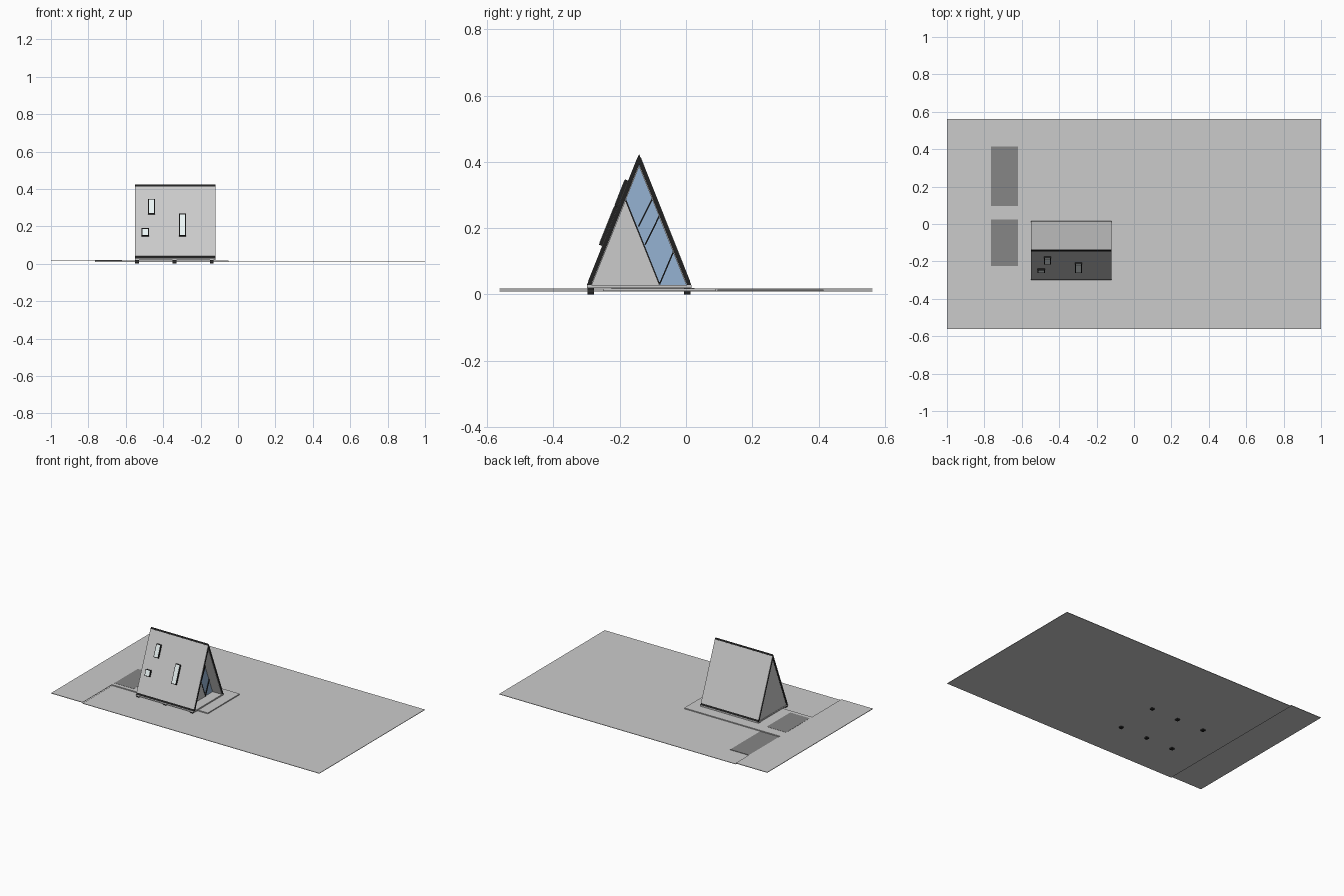
import bpy, bmesh
from mathutils import Vector

if "Cube" in bpy.data.objects:
    bpy.data.objects.remove(bpy.data.objects["Cube"])


def mat(name, c):
    m = bpy.data.materials.new(name)
    m.diffuse_color = (*c, 1)
    m.use_nodes = True
    m.node_tree.nodes["Principled BSDF"].inputs["Base Color"].default_value = m.diffuse_color
    return m


BLACK = mat("black", (0.015, 0.015, 0.015))
GLASS = mat("blue_glass", (0.3, 0.45, 0.65))
PALE = mat("pale_glass", (0.85, 0.93, 0.93))
DARK = mat("dark_paving", (0.24, 0.24, 0.24))


def prism(name, pts, x0, x1, m=None):
    """Extrude a (y, z) outline from x0 to x1."""
    bm = bmesh.new()
    a = bm.faces.new([bm.verts.new((x0, y, z)) for y, z in pts])
    r = bmesh.ops.extrude_face_region(bm, geom=[a])
    vs = [v for v in r["geom"] if isinstance(v, bmesh.types.BMVert)]
    bmesh.ops.translate(bm, verts=vs, vec=(x1 - x0, 0, 0))
    bmesh.ops.recalc_face_normals(bm, faces=bm.faces)
    me = bpy.data.meshes.new(name)
    bm.to_mesh(me)
    bm.free()
    ob = bpy.data.objects.new(name, me)
    bpy.context.collection.objects.link(ob)
    if m:
        me.materials.append(m)
    return ob


def box(name, x0, x1, y0, y1, z0, z1, m=None):
    return prism(name, [(y0, z0), (y1, z0), (y1, z1), (y0, z1)], x0, x1, m)


# main house dimensions
X0, X1 = -0.55, -0.12
YC, HALF, ZB, ZT = -0.1415, 0.158, 0.027, 0.424


def slope_box(name, side, x0, x1, z0, z1, n0, n1, m=None):
    """Slab lying along a roof slope between heights z0 and z1, n = distance outward."""
    nrm = Vector((side * (ZT - ZB), HALF)).normalized()

    def p(z, n):
        y = YC + side * HALF * (ZT - z) / (ZT - ZB)
        return (y + nrm.x * n, z + nrm.y * n)
    return prism(name, [p(z0, n0), p(z1, n0), p(z1, n1), p(z0, n1)], x0, x1, m)


def bar(name, a, b, w, x0, x1, m):
    a, b = Vector(a), Vector(b)
    d = (b - a).normalized() * w / 2
    n = Vector((-d.y, d.x))
    return prism(name, [a + n, b + n, b - n, a - n], x0, x1, m)


# ground: lawn, raised road strip, raised yard, paved patches
box("lawn", -0.765, 1, -0.5625, 0.5625, 0.009, 0.012)
box("road_strip", -1, -0.765, -0.5625, 0.5625, 0.015, 0.0185)
box("yard", -0.765, -0.05, -0.25, 0.09, 0.011, 0.0185)
box("parking_back", -0.765, -0.62, 0.095, 0.415, 0.011, 0.0148, DARK)
box("parking_front", -0.765, -0.62, -0.225, 0.025, 0.018, 0.0195, DARK)

# feet and floor
for i, x in enumerate((-0.54, -0.34, -0.14)):
    for j, y in enumerate((-0.287, 0.004)):
        box(f"foot_{i}_{j}", x - 0.01, x + 0.01, y - 0.01, y + 0.01, 0, 0.021, BLACK)
box("floor", X0, X1, YC - HALF, YC + HALF, 0.02, 0.0285)

# roof shell: black core with grey sheets outside and inside
T = 0.013
ZI = ZT - T * (ZT - ZB) / HALF
prism("roof_shell", [(YC - HALF, ZB), (YC, ZT), (YC + HALF, ZB),
                     (YC + HALF - T, ZB), (YC, ZI), (YC - HALF + T, ZB)], X0, X1, BLACK)
for side, tag in ((-1, "front"), (1, "back")):
    slope_box(f"roof_sheet_{tag}", side, X0, X1, 0.04, 0.413, -0.002, 0.0012)
    slope_box(f"roof_lining_{tag}", side, X0 + 0.002, X1 - 0.001, 0.035, 0.39, -0.0145, -0.011)

# closed gable wall on the left end
W = HALF - T + 0.003
prism("left_wall", [(YC - W, ZB), (YC + W, ZB), (YC, ZI + 0.006)], X0 + 0.002, X0 + 0.012)

# recessed glazed gable on the right end
G = -0.19
prism("gable_glass", [(YC - W, ZB), (YC + W, ZB), (YC, ZI + 0.006)], G - 0.006, G, GLASS)
prism("gable_panel", [(YC - W, ZB), (-0.08, ZB), (-0.185, 0.292)], G - 0.002, G + 0.003)
for i, (a, b) in enumerate((((-0.185, 0.292), (-0.08, 0.03)),
                            ((-0.143, 0.205), (-0.098, 0.296)),
                            ((-0.123, 0.15), (-0.074, 0.25)),
                            ((-0.08, 0.03), (-0.034, 0.138)))):
    bar(f"mullion_{i}", a, b, 0.004, G - 0.001, G + 0.005, BLACK)

# roof windows on the front slope
for i, (x0, x1, z0, z1) in enumerate(((-0.48, -0.445, 0.263, 0.343),
                                      (-0.515, -0.477, 0.146, 0.186),
                                      (-0.315, -0.279, 0.146, 0.264))):
    slope_box(f"window_frame_{i}", -1, x0, x1, z0, z1, 0, 0.011, BLACK)
    e = 0.004
    slope_box(f"window_pane_{i}", -1, x0 + e, x1 - e, z0 + e, z1 - e, 0.006, 0.0125, PALE)
